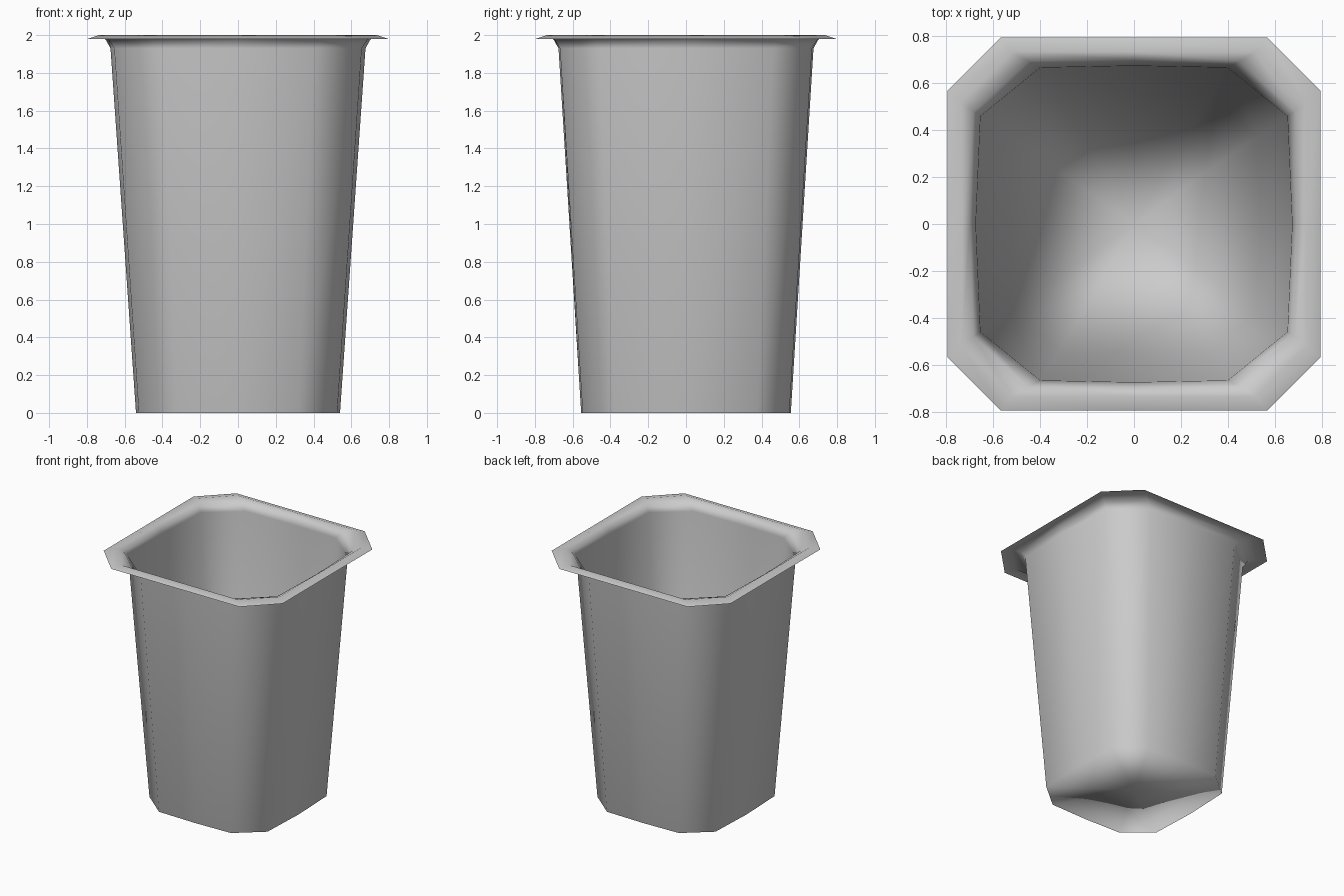
import bpy, bmesh

cube = bpy.data.objects.get("Cube")
if cube:
    bpy.data.objects.remove(cube)

# Plain grey plastic
GREY = (0.6, 0.6, 0.6, 1)
mat = bpy.data.materials.new("grey_plastic")
mat.use_nodes = True
mat.diffuse_color = GREY
mat.node_tree.nodes["Principled BSDF"].inputs["Base Color"].default_value = GREY


def outline(mid_x, mid_y, side_x, side_y, flat_x, flat_y, z):
    """Chamfered square with a middle point on each side, anticlockwise.
    mid: reach at side middles, side: reach at corners, flat: half side length."""
    quarter = [(mid_x, 0), (side_x, flat_y), (flat_x, side_y), (0, mid_y)]
    half = quarter + [(-x, y) for x, y in reversed(quarter[:3])]
    return [(x, y, z) for x, y in half + [(x, -y) for x, y in reversed(half[1:-1])]]


# Sections from the base up the wall and over the rim
sections = [
    outline(0.54, 0.555, 0.525, 0.547, 0.32, 0.375, 0),
    outline(0.675, 0.675, 0.655, 0.667, 0.40, 0.46, 1.93),
    outline(0.70, 0.70, 0.685, 0.695, 0.45, 0.48, 1.975),
    outline(0.735, 0.735, 0.735, 0.735, 0.52, 0.52, 2.0),
    outline(0.795, 0.795, 0.795, 0.795, 0.57, 0.57, 1.98),
]

# Thin open container skinned through the sections
bm = bmesh.new()
rings = [[bm.verts.new(p) for p in section] for section in sections]
count = len(rings[0])
for low, high in zip(rings, rings[1:]):
    for i in range(count):
        j = (i + 1) % count
        bm.faces.new((low[i], low[j], high[j], high[i]))

# Floor fan
centre = bm.verts.new((0, 0, 0))
for i in range(count):
    bm.faces.new((centre, rings[0][(i + 1) % count], rings[0][i]))
for face in bm.faces:
    face.smooth = True

mesh = bpy.data.meshes.new("container")
bm.to_mesh(mesh)
bm.free()
mesh.materials.append(mat)
container = bpy.data.objects.new("container", mesh)
bpy.context.collection.objects.link(container)

# Large wall faces lead the smooth shading
container.modifiers.new("even_shading", "WEIGHTED_NORMAL").mode = "FACE_AREA"
